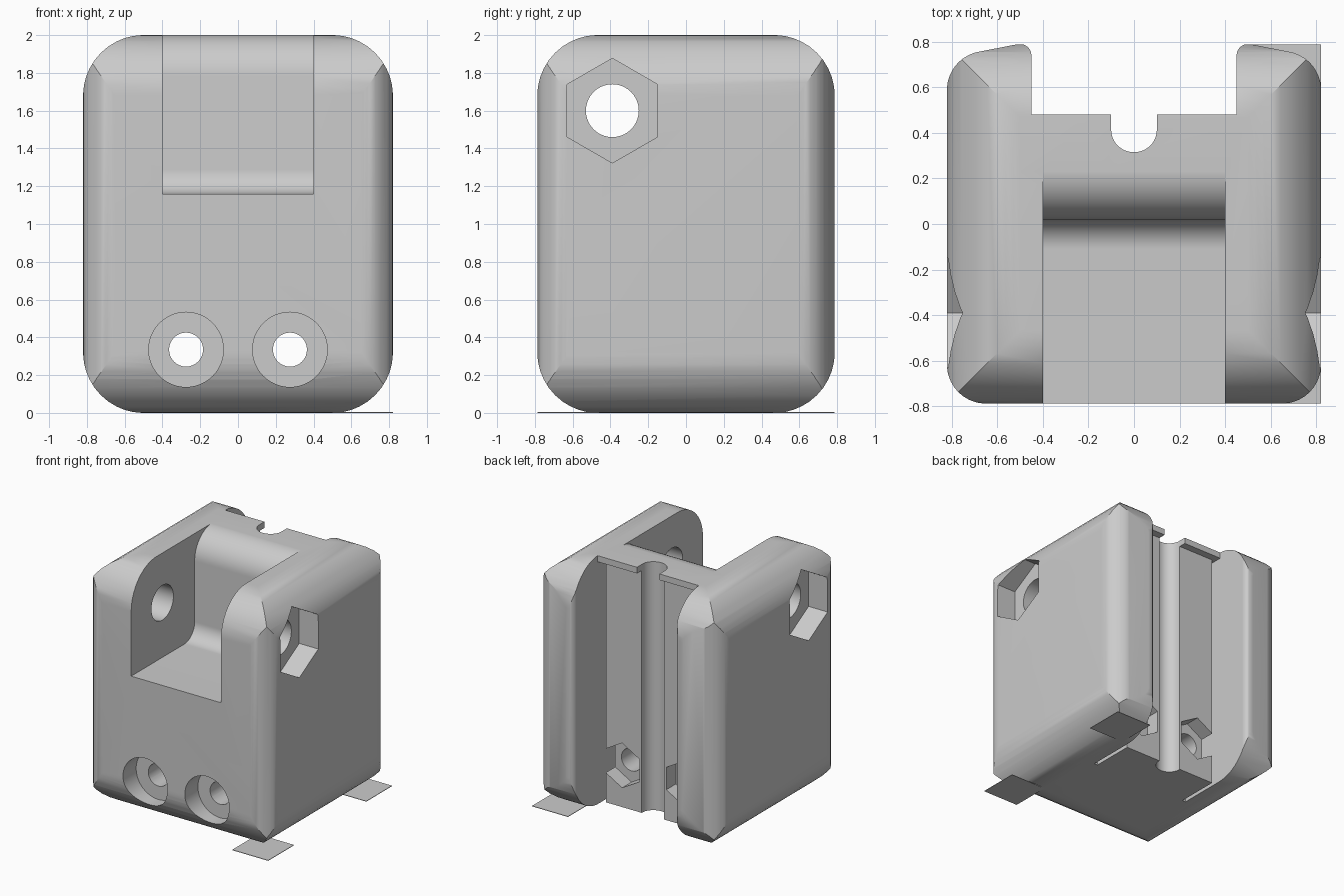
import bpy, bmesh, math
from mathutils import Vector

cube = bpy.data.objects.get("Cube")
if cube:
    bpy.data.objects.remove(cube, do_unlink=True)

GREY = (0.6, 0.6, 0.6, 1.0)
grey = bpy.data.materials.new("plain grey")
grey.use_nodes = True
grey.diffuse_color = GREY
grey.node_tree.nodes["Principled BSDF"].inputs["Base Color"].default_value = GREY

W, D, H = 0.82, 0.787, 2.0      # half width, half depth, height


def rounded(corners, steps=12):
    """Turn (u, v, radius) corners into an outline with filleted corners."""
    out = []
    for i, (u, v, r) in enumerate(corners):
        p = Vector((u, v))
        if r == 0:
            out.append(p)
            continue
        a = (Vector(corners[i - 1][:2]) - p).normalized()
        b = (Vector(corners[(i + 1) % len(corners)][:2]) - p).normalized()
        half = a.angle(b) / 2
        centre = p + (a + b).normalized() * (r / math.sin(half))
        run = r / math.tan(half)
        start, end = p + a * run - centre, p + b * run - centre
        for k in range(steps + 1):
            out.append(centre + start.lerp(end, k / steps).normalized() * r
                       if 0 < k < steps else centre + (start, end)[k > 0])
    return out


def ngon(u, v, r, sides):
    """Regular polygon with a corner pointing up."""
    return [Vector((u + r * math.sin(k * math.tau / sides),
                    v + r * math.cos(k * math.tau / sides))) for k in range(sides)]


def rect(u0, u1, v0, v1):
    return [Vector(c) for c in ((u0, v0), (u1, v0), (u1, v1), (u0, v1))]


def prism(name, outline, axis, lo, hi):
    """Extrude an outline along an axis between lo and hi."""
    place = {"x": lambda p, w: (w, p.x, p.y),
             "y": lambda p, w: (p.x, w, p.y),
             "z": lambda p, w: (p.x, p.y, w)}[axis]
    bm = bmesh.new()
    rings = [[bm.verts.new(place(p, w)) for p in outline] for w in (lo, hi)]
    for ring in rings:
        bm.faces.new(ring)
    n = len(outline)
    for i in range(n):
        j = (i + 1) % n
        bm.faces.new((rings[0][i], rings[0][j], rings[1][j], rings[1][i]))
    bmesh.ops.recalc_face_normals(bm, faces=bm.faces)
    mesh = bpy.data.meshes.new(name)
    bm.to_mesh(mesh)
    bm.free()
    mesh.materials.append(grey)
    obj = bpy.data.objects.new(name, mesh)
    bpy.context.collection.objects.link(obj)
    return obj


def combine(target, cutter, operation="DIFFERENCE"):
    """Apply a boolean and discard its cutter."""
    mod = target.modifiers.new("cut", "BOOLEAN")
    mod.operation, mod.object, mod.solver = operation, cutter, "EXACT"
    graph = bpy.context.evaluated_depsgraph_get()
    mesh = bpy.data.meshes.new_from_object(target.evaluated_get(graph))
    target.modifiers.clear()
    target.data = mesh
    bpy.data.objects.remove(cutter, do_unlink=True)


# Body plan with two rear flanges, then rounded in both upright directions
half_plan = [(W, -D, 0.17), (W, 0.728, 0.17), (0.45, 0.80, 0.05), (0.45, 0.48, 0)]
plan = half_plan + [(-x, y, r) for x, y, r in reversed(half_plan)]
body = prism("body", rounded(plan), "z", 0, H)
front_shape = rounded([(-W, 0, 0.32), (W, 0, 0.32), (W, H, 0.32), (-W, H, 0.32)])
side_shape = rounded([(-D, 0, 0.32), (D, 0, 0.32), (D, H, 0.32), (-D, H, 0.32)])
combine(body, prism("front_rounding", front_shape, "y", -1, 1), "INTERSECT")
combine(body, prism("side_rounding", side_shape, "x", -1, 1), "INTERSECT")

# Open bay between the two front lugs, with a curved floor and lip
TOP = H + 0.0005
bay = [(-1, 1.16, 0), (0.02, 1.16, 0.13), (0.02, TOP, 0.22),
       (0.4, TOP, 0), (0.4, 2.2, 0), (-1, 2.2, 0)]
combine(body, prism("bay_cut", rounded(bay), "x", -0.4, 0.4))

# Rear channel under a thin top lip, with a round groove down the middle
combine(body, prism("channel_cut", rect(-0.45, 0.45, 0.42, 0.5), "z", -0.1, 1.95))
groove = rounded([(-0.1, 0.6, 0), (-0.1, 0.315, 0.098), (0.1, 0.315, 0.098), (0.1, 0.6, 0)])
combine(body, prism("groove_cut", groove, "z", -0.1, 2.1))

# Cross pin hole through the lugs
combine(body, prism("pin_cut", ngon(-0.39, 1.6, 0.14, 40), "x", -1, 1))

for s in (-1, 1):
    # Hexagonal pocket on each side
    combine(body, prism("side_hex_cut", ngon(-0.39, 1.6, 0.277, 6), "x",
                        *sorted((s * 0.65, s))))
    # Narrow relief slot beside the channel wall
    combine(body, prism("slot_cut", rect(*sorted((s * 0.42, s * 0.45)), 0.07, 0.43),
                        "z", -0.1, 1.95))
    # Screw hole, round counterbore in front, hexagonal pocket behind
    x, z = s * 0.275, 0.335
    combine(body, prism("screw_cut", ngon(x, z, 0.09, 32), "y", -1, 0.45))
    combine(body, prism("counterbore_cut", ngon(x, z, 0.198, 48), "y", -1, -0.62))
    combine(body, prism("nut_cut", ngon(x, z, 0.18, 6), "y", 0.30, 0.45))

# Thin square pads under the two corners on the left side
for name, lo, hi in (("front_pad", -D, -0.46), ("back_pad", 0.46, D)):
    prism(name, rect(0.5, W, lo, hi), "z", 0, 0.004)

# Smooth curves, sharp edges
bpy.ops.object.select_all(action="DESELECT")
body.select_set(True)
bpy.context.view_layer.objects.active = body
bpy.ops.object.shade_smooth_by_angle(angle=math.radians(25))
